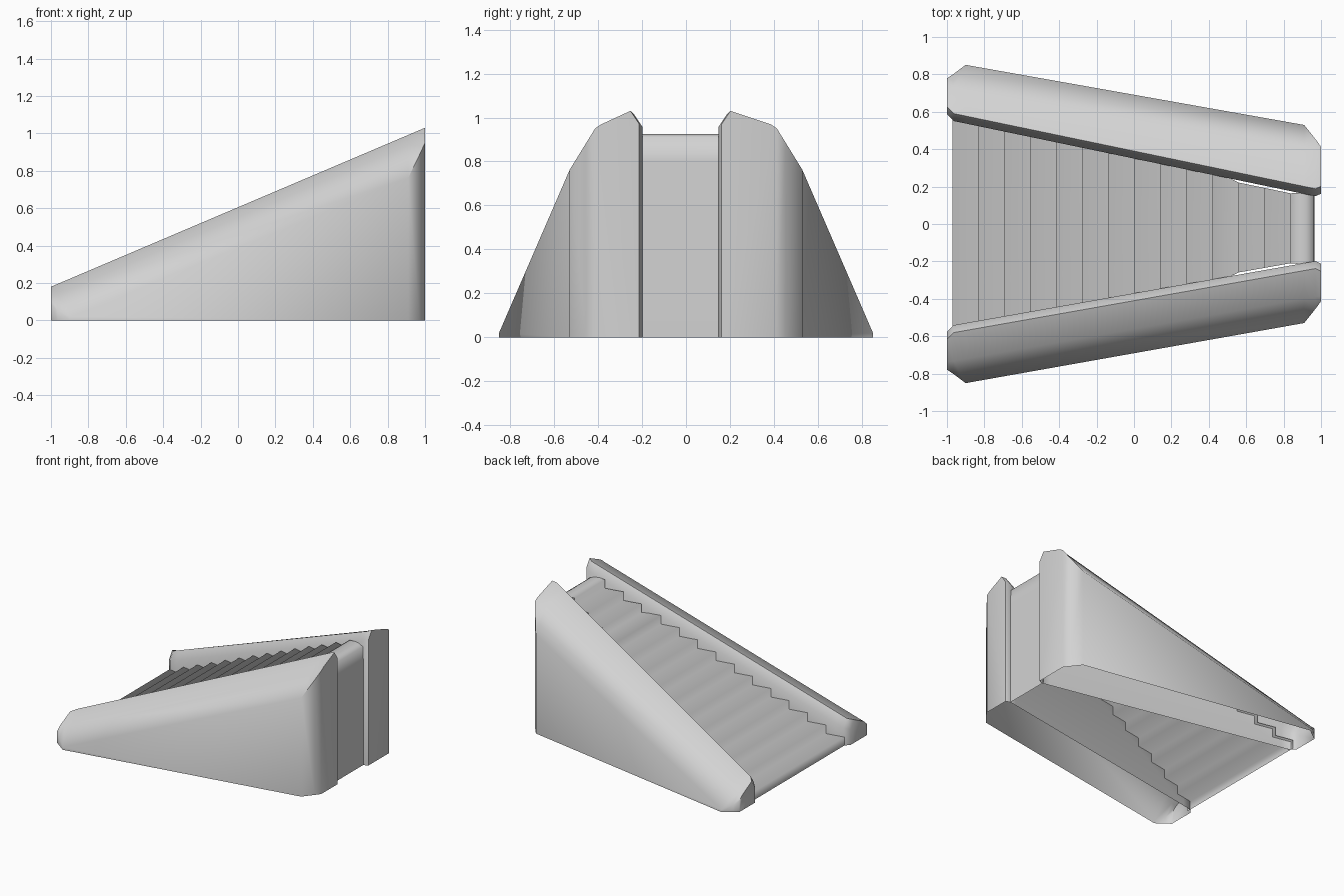
import bpy, bmesh, math

cube = bpy.data.objects.get("Cube")
if cube:
    bpy.data.objects.remove(cube, do_unlink=True)

# One plain stone colour
stone = bpy.data.materials.new("pale_grey_stone")
stone.use_nodes = True
GREY = (0.65, 0.65, 0.65, 1)
stone.diffuse_color = GREY
stone.node_tree.nodes["Principled BSDF"].inputs["Base Color"].default_value = GREY


def inner_y(x, side):
    """Distance of a wall's inner face from the centre line."""
    return 0.35 - 0.208 * x if side > 0 else 0.37 - 0.177 * x


def loft(name, sections, angle, caps=False, flip=False):
    """Join neighbouring open cross-sections into one sheet."""
    bm = bmesh.new()
    rings = [[bm.verts.new(p) for p in s] for s in sections]
    for a, b in zip(rings, rings[1:]):
        for i in range(len(a) - 1):
            bm.faces.new((a[i], b[i], b[i + 1], a[i + 1]))
    if caps:
        bm.faces.new(rings[0])
        bm.faces.new(reversed(rings[-1]))
    if flip:
        bmesh.ops.reverse_faces(bm, faces=bm.faces[:])
    mesh = bpy.data.meshes.new(name)
    bm.to_mesh(mesh)
    bm.free()
    mesh.materials.append(stone)
    obj = bpy.data.objects.new(name, mesh)
    bpy.context.collection.objects.link(obj)
    bpy.ops.object.select_all(action='DESELECT')
    obj.select_set(True)
    bpy.context.view_layer.objects.active = obj
    bpy.ops.object.shade_smooth_by_angle(angle=math.radians(angle))
    return obj


def wall_section(x, inner_inset, outer_inset, side):
    """Rounded wall profile, open at the bottom."""
    top = 0.605 + 0.425 * x
    inner = inner_y(x, side) + inner_inset
    full = 0.691 - 0.1775 * x
    outer = full - outer_inset
    shoulder = min(full - 0.13, outer - 0.02)
    brow = max(0.02, top - 0.23 + 1.5 * outer_inset)
    profile = [(inner, 0), (inner, top - 0.06), (inner + 0.04, top),
               (shoulder, top - 0.06), (outer, brow), (outer, 0)]
    return [(x, side * y, z) for y, z in profile]


# Sloping side walls: x, inner inset, outer inset
stations = [(-1, 0.03, 0.09), (-0.965, 0, 0.06), (-0.9, 0, 0),
            (0.91, 0, 0), (0.97, 0, 0.065), (1, 0.02, 0.1)]
for name, side in (("back_wall", 1), ("front_wall", -1)):
    loft(name, [wall_section(*s, side) for s in stations], 60,
         caps=True, flip=side < 0)

# Stair sheet: risers and treads, then the upright rear panel
STEPS, RUN, RISE = 14, 0.139, 0.066
path = [(-0.97, 0)]
for k in range(STEPS):
    x = -0.97 + RUN * k
    path += [(x, RISE * (k + 1)), (min(x + RUN, 0.92), RISE * (k + 1))]
path += [(0.96, 0.91), (0.965, 0.8), (0.965, 0)]


def stair_section(x, z):
    lap = 0.03 if x < 0.5 else (-0.012 if x < 0.88 else 0.01)
    return [(x, -inner_y(x, -1) - lap, z), (x, inner_y(x, 1) + lap, z)]


loft("stair_flight", [stair_section(*p) for p in path], 120)
